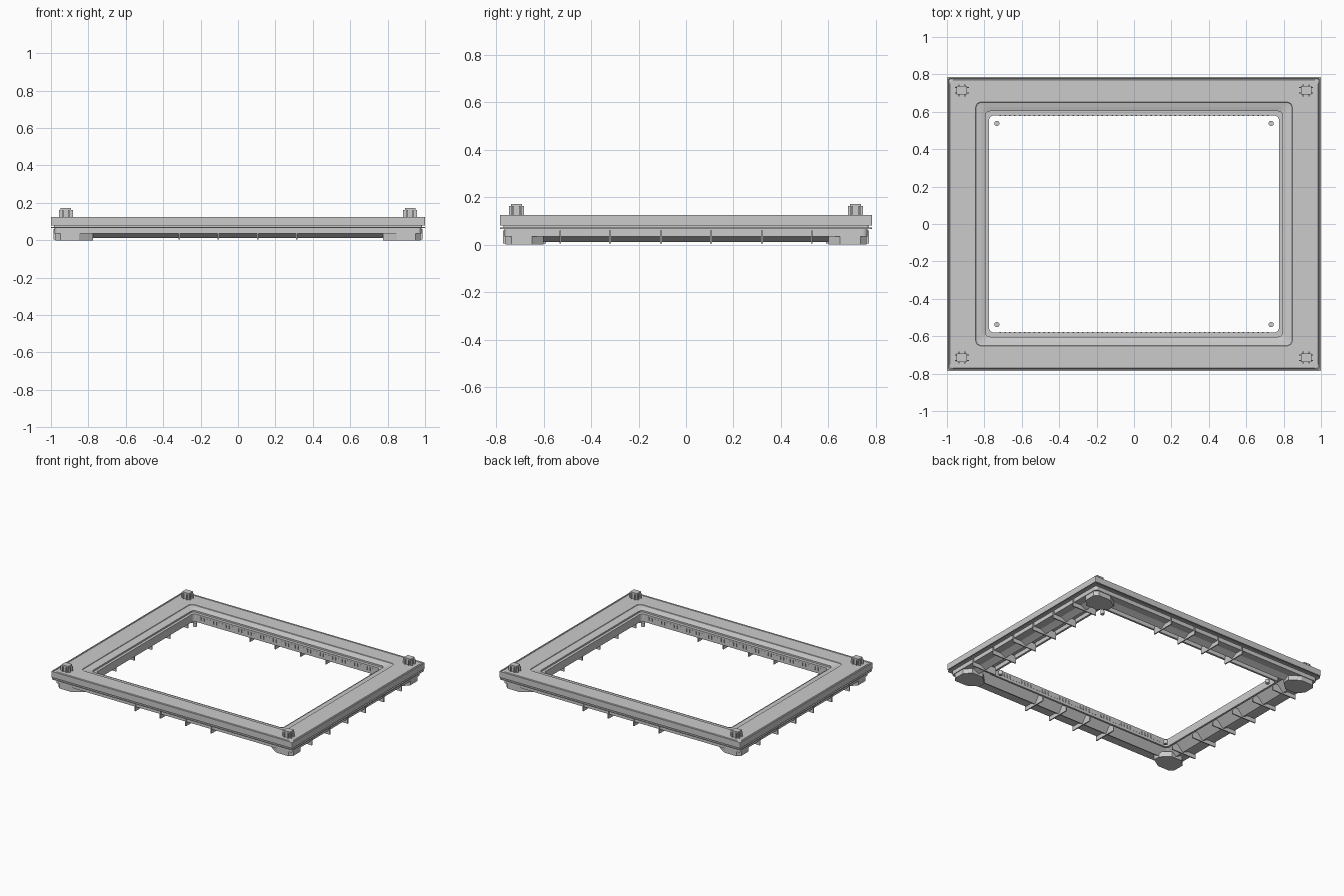
import bpy, bmesh, math
from mathutils import Matrix

if "Cube" in bpy.data.objects:
    bpy.data.objects.remove(bpy.data.objects["Cube"])


def finish(bm, name):
    bmesh.ops.recalc_face_normals(bm, faces=bm.faces)
    me = bpy.data.meshes.new(name)
    bm.to_mesh(me)
    bm.free()
    ob = bpy.data.objects.new(name, me)
    bpy.context.collection.objects.link(ob)
    return ob


def box(bm, x0, x1, y0, y1, z0, z1):
    m = Matrix.Translation(((x0 + x1) / 2, (y0 + y1) / 2, (z0 + z1) / 2)) @ \
        Matrix.Diagonal((x1 - x0, y1 - y0, z1 - z0, 1))
    bmesh.ops.create_cube(bm, size=1, matrix=m)


def prism(bm, pts, z0, z1):
    lo = [bm.verts.new((x, y, z0)) for x, y in pts]
    hi = [bm.verts.new((x, y, z1)) for x, y in pts]
    bm.faces.new(lo)
    bm.faces.new(hi)
    n = len(pts)
    for i in range(n):
        j = (i + 1) % n
        bm.faces.new((lo[i], lo[j], hi[j], hi[i]))


def rounded_loop(bm, hx, hy, r, z, seg=4):
    verts = []
    for k, (sx, sy) in enumerate([(1, 1), (-1, 1), (-1, -1), (1, -1)]):
        for i in range(seg + 1):
            a = math.pi / 2 * (k + i / seg)
            verts.append(bm.verts.new((sx * (hx - r) + r * math.cos(a),
                                       sy * (hy - r) + r * math.sin(a), z)))
    return verts


# Frame cross-section: half x, half y, corner radius, height
profile = [
    (0.985, 0.770, 0.02, 0.125), (0.990, 0.775, 0.01, 0.120),
    (0.992, 0.777, 0.006, 0.125), (1.0, 0.785, 0.005, 0.125),
    (1.0, 0.785, 0.005, 0.080), (0.985, 0.770, 0.01, 0.080),
    (0.985, 0.770, 0.01, 0.072), (1.0, 0.785, 0.01, 0.072),
    (1.0, 0.785, 0.01, 0.065), (0.980, 0.765, 0.02, 0.065),
    (0.980, 0.765, 0.02, 0.035), (0.920, 0.708, 0.02, 0.035),
    (0.875, 0.668, 0.02, 0.012), (0.820, 0.625, 0.02, 0.070),
    (0.790, 0.595, 0.02, 0.070), (0.790, 0.595, 0.02, 0.040),
    (0.775, 0.580, 0.025, 0.040), (0.775, 0.580, 0.025, 0.098),
    (0.795, 0.603, 0.025, 0.098), (0.795, 0.603, 0.025, 0.110),
    (0.815, 0.625, 0.03, 0.116), (0.845, 0.650, 0.03, 0.121),
    (0.847, 0.652, 0.03, 0.125),
]
bm = bmesh.new()
loops = [rounded_loop(bm, *p) for p in profile]
for a, b in zip(loops, loops[1:] + loops[:1]):
    for i in range(len(a)):
        j = (i + 1) % len(a)
        bm.faces.new((a[i], a[j], b[j], b[i]))
finish(bm, "frame")

# Thin ribs across the underside
bm = bmesh.new()
t = 0.004
for s in (-1, 1):
    for x in (-0.315, -0.105, 0.105, 0.315):
        y0, y1 = sorted((s * 0.59, s * 0.772))
        box(bm, x - t, x + t, y0, y1, 0.004, 0.06)
    for y in (-0.53, -0.32, -0.105, 0.105, 0.32, 0.53):
        x0, x1 = sorted((s * 0.785, s * 0.987))
        box(bm, x0, x1, y - t, y + t, 0.004, 0.06)
finish(bm, "underside_ribs")

# Chamfered corner pads
bm = bmesh.new()
for sx in (-1, 1):
    for sy in (-1, 1):
        pts = [(0.84, 0.60), (0.93, 0.60), (0.975, 0.65), (0.975, 0.735),
               (0.95, 0.76), (0.85, 0.76), (0.775, 0.71), (0.775, 0.66)]
        prism(bm, [(sx * x, sy * y) for x, y in pts], 0.0, 0.04)
finish(bm, "corner_pads")

# Locating posts on top, each with small fins
bm = bmesh.new()
for sx in (-1, 1):
    for sy in (-1, 1):
        cx, cy = sx * 0.92, sy * 0.715
        box(bm, cx - 0.028, cx + 0.028, cy - 0.023, cy + 0.023, 0.12, 0.172)
        for d in (-0.015, 0.015):
            box(bm, cx - 0.038, cx + 0.038, cy + d - 0.003, cy + d + 0.003, 0.12, 0.162)
            box(bm, cx + d - 0.003, cx + d + 0.003, cy - 0.032, cy + 0.032, 0.12, 0.162)
finish(bm, "locating_posts")

# Small round pegs inside the opening corners
bm = bmesh.new()
for sx in (-1, 1):
    for sy in (-1, 1):
        bmesh.ops.create_cone(bm, cap_ends=True, segments=16, radius1=0.014, radius2=0.014,
                              depth=0.03, matrix=Matrix.Translation((sx * 0.733, sy * 0.538, 0.045)))
finish(bm, "corner_pegs")

# Fine teeth along the inner long walls
bm = bmesh.new()
for s in (-1, 1):
    for i in range(56):
        x = -0.715 + i * 0.026
        y0, y1 = sorted((s * 0.577, s * 0.582))
        box(bm, x - 0.004, x + 0.004, y0, y1, 0.06, 0.085)
finish(bm, "inner_teeth")
